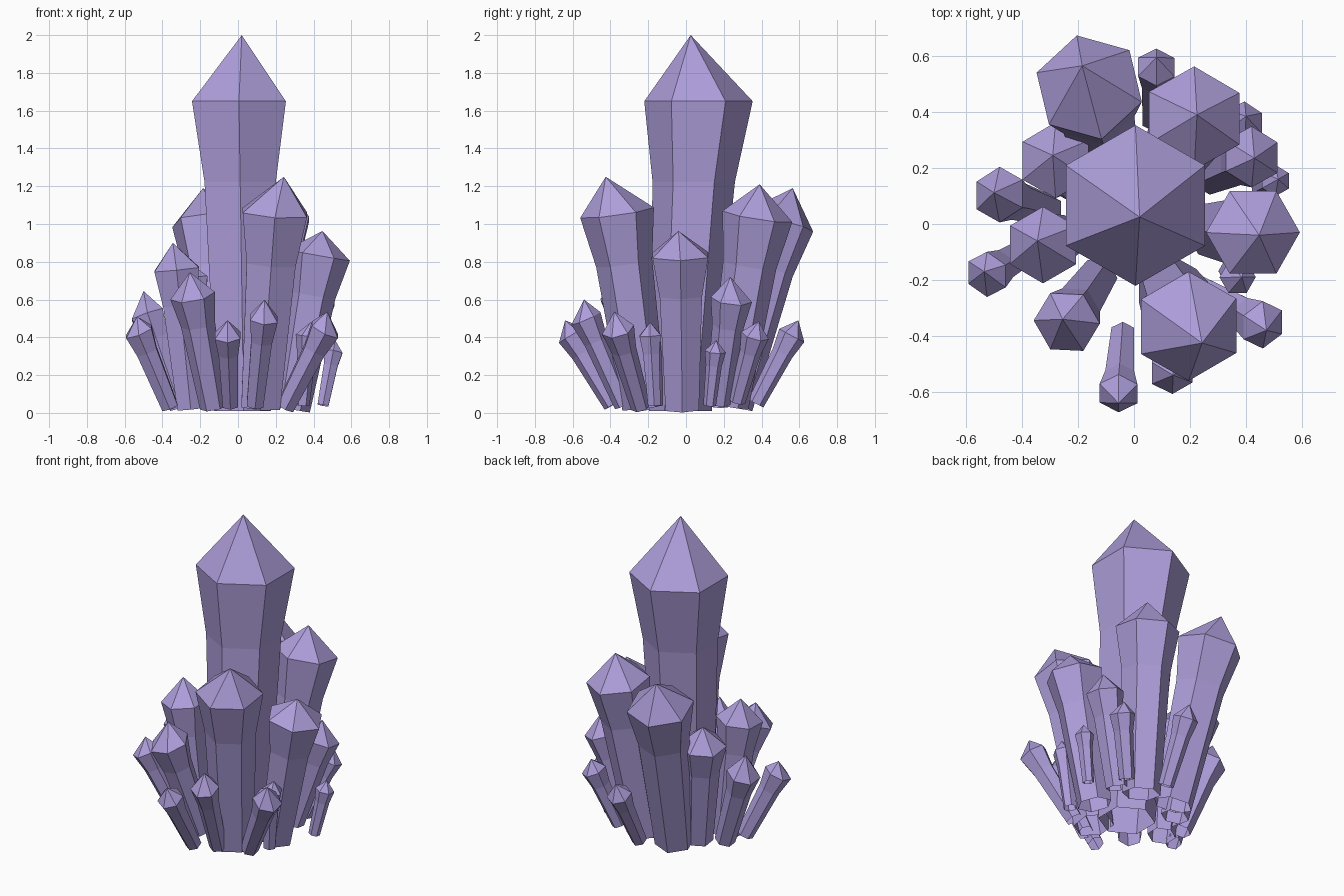
import bpy, bmesh, math
from mathutils import Vector

mat = bpy.data.materials.new("violet_crystal")
mat.diffuse_color = (0.42, 0.34, 0.70, 1)


def crystal(name, base, shoulder, tip, radius, phase, foot=0.6, level=False):
    """Six-sided shaft, open underneath, flaring to a shoulder and a pointed cap."""
    b, s, t = Vector(base), Vector(shoulder), Vector(tip)
    axis = Vector((0, 0, 1)) if level else (s - b).normalized()
    u = Vector((1, 0, 0))
    u = (u - axis * u.dot(axis)).normalized()
    v = axis.cross(u)
    bm = bmesh.new()
    rings = []
    for f, k in ((0, foot), (0.74, 0.76), (1, 1)):
        c, ring = b.lerp(s, f), []
        for i in range(6):
            a = math.radians(phase + 60 * i)
            ring.append(bm.verts.new(c + (u * math.cos(a) + v * math.sin(a)) * radius * k))
        rings.append(ring)
    apex = bm.verts.new(t)
    for i in range(6):
        j = (i + 1) % 6
        for lo, hi in zip(rings, rings[1:]):
            bm.faces.new((lo[i], lo[j], hi[j], hi[i]))
        bm.faces.new((rings[2][i], rings[2][j], apex))
    me = bpy.data.meshes.new(name)
    bm.to_mesh(me)
    bm.free()
    me.materials.append(mat)
    bpy.context.collection.objects.link(bpy.data.objects.new(name, me))


# Central spire, with level rings
crystal("main_crystal", (0.03, -0.03, 0.01), (0.005, 0.066, 1.65), (0.02, 0.025, 2.0),
        0.287, 90, 0.58, True)

# Large crystals around it: base, shoulder centre, tip, radius, phase
large = [
    ((-0.09, 0.24, 0.04), (-0.16, 0.488, 1.01), (-0.185, 0.565, 1.19), 0.197, 103),
    ((0.13, 0.22, 0.04), (0.215, 0.378, 1.04), (0.225, 0.39, 1.21), 0.187, 90),
    ((0.12, -0.22, 0.03), (0.195, -0.365, 1.06), (0.243, -0.425, 1.25), 0.197, 90),
    ((0.28, -0.02, 0.02), (0.425, -0.03, 0.835), (0.447, -0.04, 0.963), 0.17, 0),
]
# Medium crystals
medium = [
    ((-0.25, -0.05, 0.02), (-0.325, -0.075, 0.76), (-0.345, -0.06, 0.90), 0.137, 90),
    ((-0.19, 0.14, 0.04), (-0.28, 0.228, 0.70), (-0.29, 0.245, 0.82), 0.137, 90),
    ((0.27, 0.17, 0.05), (0.42, 0.24, 0.60), (0.43, 0.235, 0.72), 0.11, 90),
    ((-0.13, -0.19, 0.03), (-0.24, -0.35, 0.62), (-0.255, -0.34, 0.745), 0.12, 0),
]
# Small outer crystals
small = [
    ((-0.31, 0.05, 0.03), (-0.48, 0.105, 0.52), (-0.50, 0.112, 0.645), 0.10, 90),
    ((-0.36, -0.08, 0.03), (-0.525, -0.18, 0.43), (-0.535, -0.17, 0.51), 0.083, 90),
    ((-0.04, -0.39, 0.04), (-0.055, -0.605, 0.41), (-0.055, -0.64, 0.49), 0.078, 30),
    ((0.09, -0.33, 0.04), (0.137, -0.53, 0.50), (0.14, -0.54, 0.60), 0.084, 90),
    ((0.34, -0.168, 0.04), (0.37, -0.19, 0.41), (0.385, -0.19, 0.48), 0.065, 0),
    ((0.25, -0.24, 0.03), (0.46, -0.36, 0.44), (0.473, -0.38, 0.537), 0.088, 90),
    ((0.45, 0.125, 0.04), (0.505, 0.155, 0.325), (0.515, 0.16, 0.385), 0.056, 90),
    ((0.28, 0.27, 0.06), (0.395, 0.365, 0.41), (0.40, 0.385, 0.485), 0.075, 90),
    ((0.07, 0.37, 0.05), (0.08, 0.56, 0.41), (0.08, 0.595, 0.49), 0.075, 90),
]
for group, label in ((large, "large"), (medium, "medium"), (small, "small")):
    for i, spec in enumerate(group, 1):
        crystal(f"{label}_crystal_{i}", *spec)
